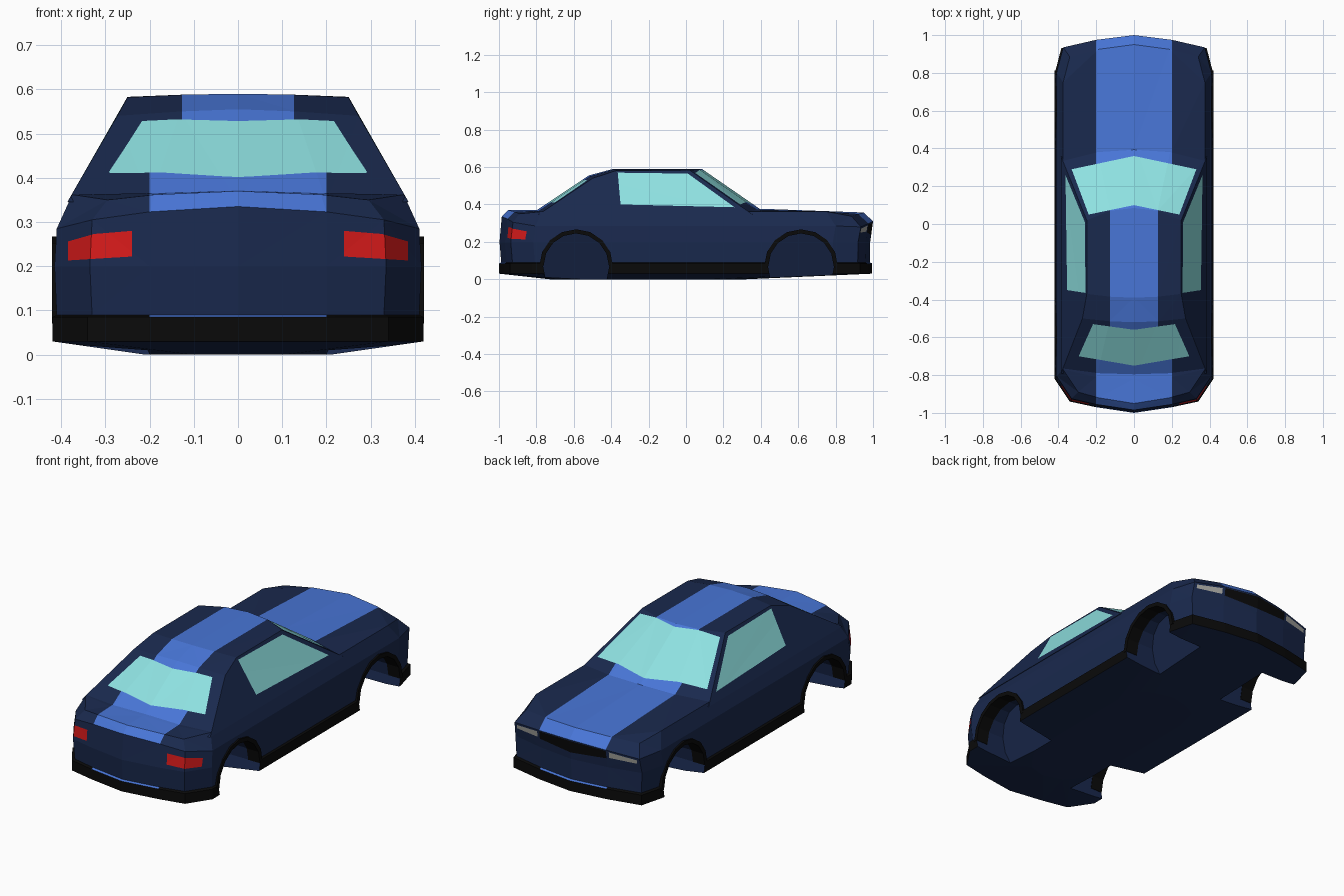
import bpy, bmesh, math
from mathutils import Vector, Matrix

if "Cube" in bpy.data.objects:
    bpy.data.objects.remove(bpy.data.objects["Cube"])


def material(name, rgb):
    m = bpy.data.materials.new(name)
    m.diffuse_color = (*rgb, 1)
    m.use_nodes = True
    m.node_tree.nodes["Principled BSDF"].inputs["Base Color"].default_value = m.diffuse_color
    return m


NAVY = material("navy_paint", (0.01, 0.022, 0.075))
BLUE = material("blue_stripe", (0.065, 0.18, 0.68))
GLASS = material("tinted_glass", (0.27, 0.75, 0.75))
RED = material("red_lens", (0.65, 0.01, 0.01))
BLACK = material("black_trim", (0.003, 0.003, 0.003))
PALE = material("pale_lens", (0.4, 0.4, 0.37))


def add_object(name, verts, faces, mats):
    me = bpy.data.meshes.new(name)
    me.from_pydata(verts, [], faces)
    for m in mats:
        me.materials.append(m)
    bm = bmesh.new()
    bm.from_mesh(me)
    bmesh.ops.recalc_face_normals(bm, faces=bm.faces[:])
    bm.to_mesh(me)
    bm.free()
    ob = bpy.data.objects.new(name, me)
    bpy.context.collection.objects.link(ob)
    return ob


def triangulate(ob):
    bm = bmesh.new()
    bm.from_mesh(ob.data)
    bmesh.ops.triangulate(bm, faces=bm.faces[:])
    bm.to_mesh(ob.data)
    bm.free()


def cut_panel(body, name, poly, axis, sign, mat):
    """Cut a convex outline (and its mirror) out of the shell as its own part."""
    bm = bmesh.new()
    bm.from_mesh(body.data)
    others = [i for i in range(3) if i != axis]
    panel = []
    for s in (1, -1):
        d = Vector((0, 0, 0))
        d[axis] = sign * (s if axis == 0 else 1)
        pts = []
        for a, b in poly:
            p = Vector((0, 0, 0))
            p[others[0]], p[others[1]] = a, b
            if axis != 0:
                p.x *= s
            pts.append(p)
        mid = sum(pts, Vector()) / len(pts)
        planes = []
        for a, b in zip(pts, pts[1:] + pts[:1]):
            n = (b - a).cross(d).normalized()
            planes.append((a, n if (mid - a).dot(n) > 0 else -n))

        def facing():
            bm.normal_update()
            out = []
            for f in bm.faces:
                if f.normal.dot(d) > 0.25 and all(
                        max(v.co[k] for v in f.verts) > min(p[k] for p in pts) and
                        min(v.co[k] for v in f.verts) < max(p[k] for p in pts) for k in others):
                    out.append(f)
            return out

        for a, n in planes:
            fs = facing()
            geom = fs + list({e for f in fs for e in f.edges}) + list({v for f in fs for v in f.verts})
            bmesh.ops.bisect_plane(bm, geom=geom, dist=1e-5, plane_co=a, plane_no=n)
        inside = [f for f in facing()
                  if all((f.calc_center_median() - a).dot(n) > 0 for a, n in planes)]
        panel += [[v.co.copy() for v in f.verts] for f in inside]
        bmesh.ops.delete(bm, geom=inside, context='FACES')
    bm.to_mesh(body.data)
    bm.free()
    # copy the removed faces into the new part, keeping their direction
    new = bmesh.new()
    for loop in panel:
        new.faces.new([new.verts.new(c) for c in loop])
    bmesh.ops.remove_doubles(new, verts=new.verts[:], dist=1e-5)
    me = bpy.data.meshes.new(name)
    new.to_mesh(me)
    new.free()
    me.materials.append(mat)
    bpy.context.collection.objects.link(bpy.data.objects.new(name, me))


# Lower body: stacked plan outlines with V-shaped nose and tail
def ring(yf, yb, w, zf, zs, zb, c=0.0):
    m = min(0.2, w * 0.5)
    half = [(0, yf, zf), (m, yf - .025, zf - .4 * c), (w - .035, yf - .065, zf - c), (w, yf - .2, zs),
            (w, yb + .18, zs), (w - .08, yb + .06, zb - c), (m, yb + .03, zb - .4 * c), (0, yb, zb)]
    return half + [(-x, y, z) for x, y, z in half[6:0:-1]]


rings = [ring(.32, -.73, .21, 0, 0, 0),
         ring(.995, -1, .42, .03, .03, .03),
         ring(.995, -1, .42, .085, .085, .085),
         ring(.983, -.988, .41, .09, .09, .09),
         ring(.985, -.997, .415, .2, .2, .2),
         ring(1.0, -.985, .41, .31, .285, .335, .03),
         ring(.95, -.95, .375, .357, .362, .37, .02)]
verts = [p for r in rings for p in r]
N = 14
faces = [tuple(range(N))]
for r in range(len(rings) - 1):
    for i in range(N):
        j = (i + 1) % N
        faces.append((r * N + i, r * N + j, r * N + N + j, r * N + N + i))
# crowned hood and deck
top = (len(rings) - 1) * N
m0 = len(verts)
verts += [(0, .4, .377), (.2, .385, .372), (-.2, .385, .372),
          (0, -.82, .371), (.2, -.81, .365), (-.2, -.81, .365)]
for s in (1, -1):
    q = [top + (i if s == 1 else (N - i) % N) for i in range(8)]
    m, n = m0 + (1 if s == 1 else 2), m0 + (4 if s == 1 else 5)
    faces += [(q[0], q[1], m, m0), (m0, m, n, m0 + 3), (m0 + 3, n, q[6], q[7]),
              (q[1], q[2], q[3], m), (m, q[3], q[4], n), (n, q[4], q[5], q[6])]
body = add_object("lower_body", verts, faces, [NAVY, BLACK])
for p in body.data.polygons:  # black sill and bumper band
    if all(.029 < body.data.vertices[v].co.z < .091 for v in p.vertices):
        p.material_index = 1
triangulate(body)

# Wheel wells (cut) and black arch trims
cutters = []
for end, cy in (("front", -.587), ("rear", .615)):
    for side, s in (("right", 1), ("left", -1)):
        bm = bmesh.new()
        bmesh.ops.create_cone(bm, cap_ends=True, segments=16, radius1=.177, radius2=.177, depth=1,
                              matrix=Matrix.Translation((0, cy, .07)) @ Matrix.Rotation(math.pi / 2, 4, 'Y'))
        for v in bm.verts:
            v.co.x = s * (.5 if v.co.x * s > 0 else .2 + .4 * v.co.z)
        bmesh.ops.recalc_face_normals(bm, faces=bm.faces[:])
        me = bpy.data.meshes.new("well_cutter")
        bm.to_mesh(me)
        bm.free()
        cut = bpy.data.objects.new("well_cutter", me)
        cut.hide_render = True
        bpy.context.collection.objects.link(cut)
        cutters.append(cut)
        mod = body.modifiers.new("well", 'BOOLEAN')
        mod.operation, mod.solver, mod.object = 'DIFFERENCE', 'EXACT', cut
        av, af = [], []
        for k in range(9):
            c, h = math.cos(k * math.pi / 8), math.sin(k * math.pi / 8)
            av += [(s * x, cy + r * c, .07 + r * h)
                   for r, x in ((.175, .35), (.175, .421), (.197, .421), (.197, .35))]
        for k in range(8):
            af += [(4 * k + i, 4 * k + (i + 1) % 4, 4 * k + 4 + (i + 1) % 4, 4 * k + 4 + i) for i in range(4)]
        add_object(f"wheel_arch_{end}_{side}", av, af + [(0, 1, 2, 3), (32, 33, 34, 35)], [BLACK])
bpy.context.view_layer.update()
cut_mesh = bpy.data.meshes.new_from_object(body.evaluated_get(bpy.context.evaluated_depsgraph_get()))
body.modifiers.clear()
body.data = cut_mesh
for c in cutters:
    bpy.data.objects.remove(c)
triangulate(body)

# Cabin: rows over the roof from windscreen base to rear deck
rows = [[(0, .44, .345), (.2, .42, .345), (.386, .357, .345)],
        [(0, .085, .59), (.125, .07, .588), (.25, .02, .583)],
        [(0, -.39, .59), (.125, -.385, .588), (.25, -.37, .582)],
        [(0, -.52, .555), (.13, -.515, .55), (.273, -.50, .54)],
        [(0, -.835, .345), (.2, -.82, .345), (.386, -.79, .345)]]
verts = [p for r in rows for p in [(-x, y, z) for x, y, z in r[:0:-1]] + r]
faces = [(5 * r + i, 5 * r + i + 1, 5 * r + 6 + i, 5 * r + 5 + i) for r in range(4) for i in range(4)]
faces += [(0, 5, 10, 15, 20), (4, 9, 14, 19, 24), (0, 1, 2, 3, 4, 24, 23, 22, 21, 20)]
cabin = add_object("cabin", verts, faces, [NAVY])
triangulate(cabin)

# Windows
cut_panel(cabin, "windscreen", [(0, .10), (.24, .05), (.33, .29), (0, .36)], 2, 1, GLASS)
cut_panel(cabin, "rear_window", [(0, -.56), (.217, -.53), (.293, -.70), (0, -.75)], 2, 1, GLASS)
cut_panel(cabin, "side_windows", [(-.365, .57), (.01, .565), (.26, .385), (-.35, .40)], 0, 1, GLASS)

# Lights and grille
cut_panel(body, "red_lights", [(.24, .222), (.385, .213), (.385, .256), (.325, .273), (.24, .28)], 1, -1, RED)
cut_panel(body, "headlights", [(.215, .255), (.36, .25), (.36, .27), (.215, .287)], 1, 1, PALE)
cut_panel(body, "grille", [(0, .237), (.2, .25), (.2, .292), (0, .303)], 1, 1, BLACK)

# Centre stripes
cut_panel(body, "body_stripe", [(0, -1.1), (.2, -1.1), (.2, 1.1), (0, 1.1)], 2, 1, BLUE)
cut_panel(cabin, "roof_stripe", [(0, -.62), (.127, -.62), (.127, .15), (0, .15)], 2, 1, BLUE)
cut_panel(cabin, "cowl_stripe", [(0, .25), (.2, .25), (.2, .5), (0, .5)], 2, 1, BLUE)
cut_panel(cabin, "deck_stripe", [(0, -.95), (.2, -.95), (.2, -.66), (0, -.66)], 2, 1, BLUE)
